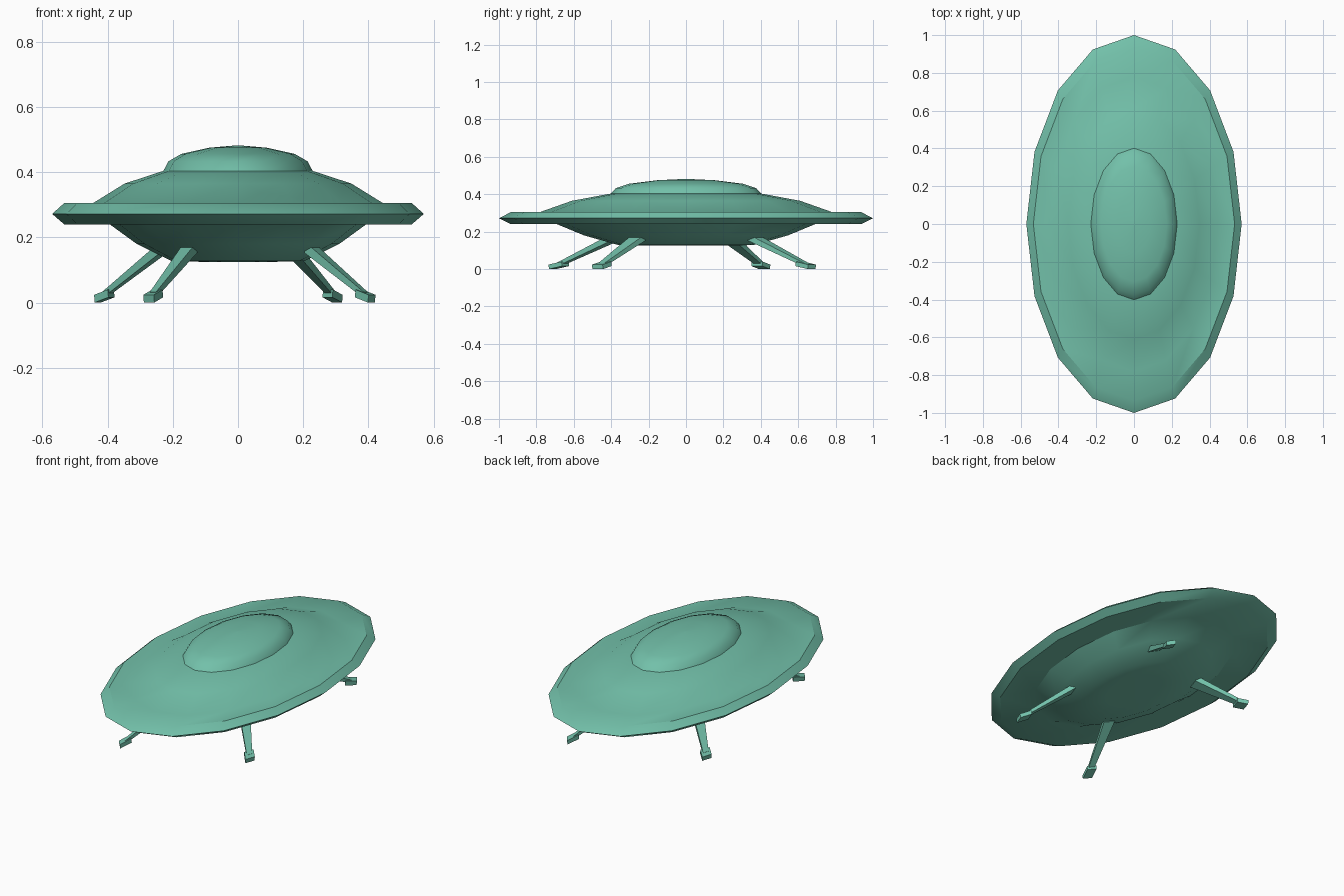
import bpy, bmesh, math
from mathutils import Vector

if "Cube" in bpy.data.objects:
    bpy.data.objects.remove(bpy.data.objects["Cube"])

WIDTH = 0.57      # x squash of the elliptical craft
SIDES = 16

green = bpy.data.materials.new("sea green")
green.diffuse_color = (0.17, 0.53, 0.40, 1)
green.use_nodes = True
green.node_tree.nodes["Principled BSDF"].inputs["Base Color"].default_value = green.diffuse_color


def finish(bm, name, smooth_angle=None):
    bmesh.ops.scale(bm, vec=(WIDTH, 1, 1), verts=bm.verts)
    bmesh.ops.recalc_face_normals(bm, faces=bm.faces)
    mesh = bpy.data.meshes.new(name)
    bm.to_mesh(mesh)
    bm.free()
    mesh.materials.append(green)
    ob = bpy.data.objects.new(name, mesh)
    bpy.context.collection.objects.link(ob)
    if smooth_angle:
        bpy.ops.object.select_all(action='DESELECT')
        bpy.context.view_layer.objects.active = ob
        ob.select_set(True)
        bpy.ops.object.shade_smooth_by_angle(angle=math.radians(smooth_angle))
    return ob


def lathe(name, profile, smooth_angle):
    """Revolve (radius, z) points and close both ends."""
    bm = bmesh.new()
    rings = []
    for r, z in profile:
        rings.append([bm.verts.new((r * math.cos(math.tau * i / SIDES),
                                    r * math.sin(math.tau * i / SIDES), z))
                      for i in range(SIDES)])
    for a, b in zip(rings, rings[1:]):
        for i in range(SIDES):
            j = (i + 1) % SIDES
            bm.faces.new((a[i], a[j], b[j], b[i]))
    bm.faces.new(rings[0])
    bm.faces.new(rings[-1])
    return finish(bm, name, smooth_angle)


def bar(name, a, b, across, half_a, half_b):
    """Tapered box from a to b; half sizes are (across, thickness)."""
    bm = bmesh.new()
    normal = (b - a).cross(across).normalized()
    ends = []
    for p, (w, t) in ((a, half_a), (b, half_b)):
        ends.append([bm.verts.new(p + across * w * s + normal * t * u)
                     for s, u in ((-1, -1), (1, -1), (1, 1), (-1, 1))])
    for i in range(4):
        j = (i + 1) % 4
        bm.faces.new((ends[0][i], ends[0][j], ends[1][j], ends[1][i]))
    bm.faces.new(ends[0])
    bm.faces.new(ends[1])
    return finish(bm, name)


# Saucer hull with its bevelled rim
lathe("hull", [(0.20, 0.125), (0.36, 0.128), (0.545, 0.18), (0.69, 0.24),
               (0.935, 0.24), (1.0, 0.272), (0.935, 0.305), (0.78, 0.305),
               (0.61, 0.365), (0.39, 0.406)], 32)

# Cockpit dome
lathe("dome", [(0.403, 0.402), (0.375, 0.433), (0.305, 0.456),
               (0.155, 0.475), (0.01, 0.482)], 50)

# Four splayed legs with foot pads
feet = {"front_right": (0.39, -0.45), "back_right": (0.29, 0.64),
        "front_left": (-0.26, -0.68), "back_left": (-0.41, 0.40)}
for name, (x, y) in feet.items():
    foot = Vector((x / WIDTH, y, 0))
    out = foot.normalized()
    across = Vector((-out.y, out.x, 0))
    up = Vector((0, 0, 1))
    bar(name + "_leg", foot * 0.56 + up * 0.168, foot + up * 0.024, across,
        (0.04, 0.016), (0.02, 0.009))
    bar(name + "_foot", foot - out * 0.042 + up * 0.028,
        foot + out * 0.042 + up * 0.012, across, (0.034, 0.012), (0.034, 0.012))
